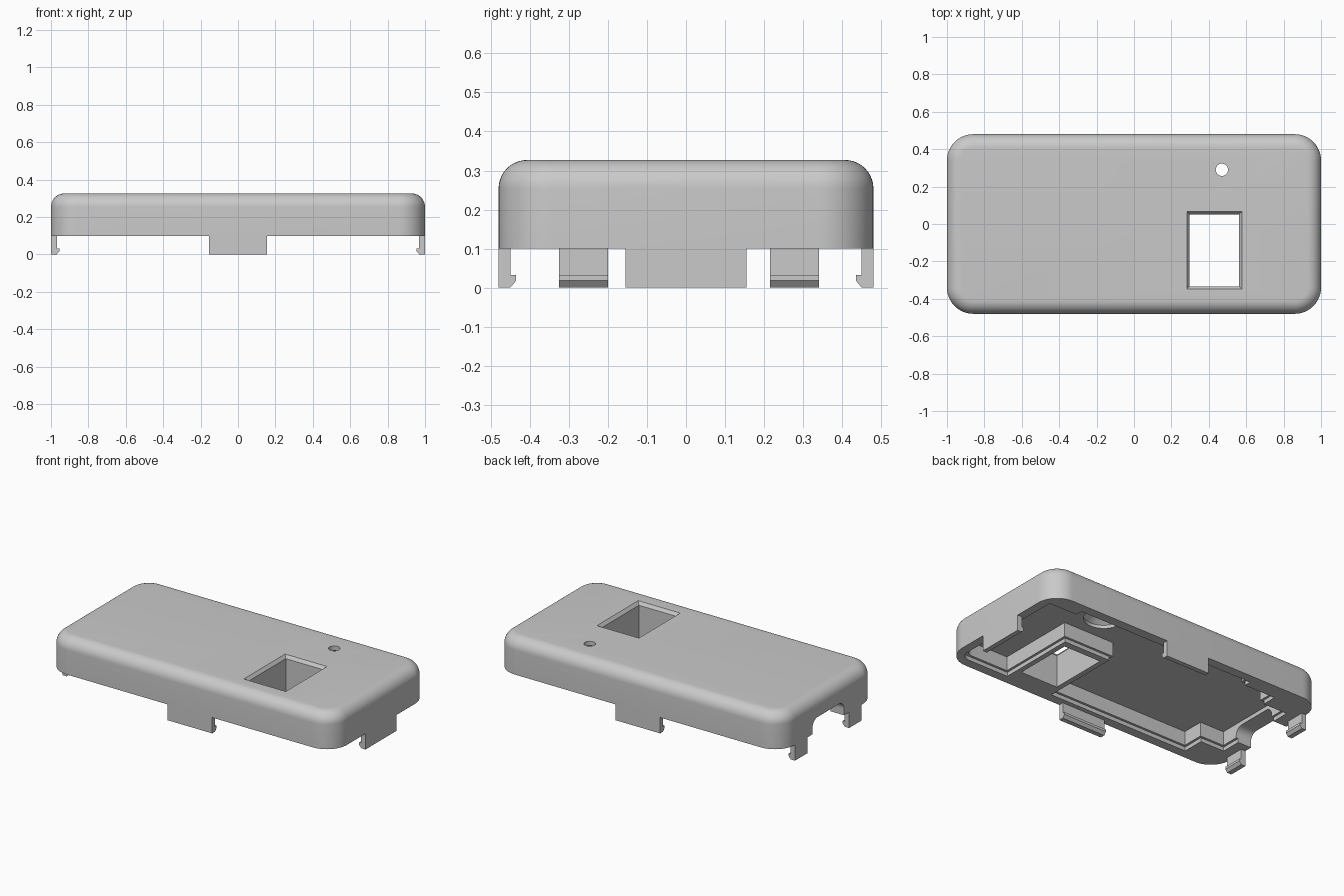
import bpy, bmesh, math
from mathutils import Matrix, Vector

scene = bpy.context.scene
old = bpy.data.objects.get("Cube")
if old:
    bpy.data.objects.remove(old, do_unlink=True)

grey = bpy.data.materials.new("plain grey plastic")
grey.use_nodes = True
colour = (0.59, 0.59, 0.59, 1)
grey.diffuse_color = colour
grey.node_tree.nodes["Principled BSDF"].inputs["Base Color"].default_value = colour

HX, HY = 1.0, 0.48        # half length and half depth
RIM, TOP = 0.1, 0.327     # lower rim and top surface
CEILING, LEDGE = 0.215, 0.125


def outline(x0, x1, y0, y1, r, steps=12):
    """Rounded rectangle as a list of 2D points."""
    pts = []
    corners = ((x1 - r, y1 - r), (x0 + r, y1 - r), (x0 + r, y0 + r), (x1 - r, y0 + r))
    for i, (cx, cy) in enumerate(corners):
        for k in range(steps + 1):
            a = math.pi / 2 * (i + k / steps)
            pts.append((cx + r * math.cos(a), cy + r * math.sin(a)))
    return pts


def loft(name, rings):
    """Solid from (points, z) rings with equal point counts."""
    bm = bmesh.new()
    loops = [[bm.verts.new((x, y, z)) for x, y in pts] for pts, z in rings]
    n = len(loops[0])
    for a, b in zip(loops, loops[1:]):
        for i in range(n):
            j = (i + 1) % n
            bm.faces.new((a[i], a[j], b[j], b[i]))
    bm.faces.new(loops[0][::-1])
    bm.faces.new(loops[-1])
    bmesh.ops.recalc_face_normals(bm, faces=bm.faces)
    mesh = bpy.data.meshes.new(name)
    bm.to_mesh(mesh)
    bm.free()
    mesh.materials.append(grey)
    ob = bpy.data.objects.new(name, mesh)
    scene.collection.objects.link(ob)
    return ob


def rect(x0, x1, y0, y1, inset=0):
    x0, x1, y0, y1 = x0 + inset, x1 - inset, y0 + inset, y1 - inset
    return [(x0, y0), (x1, y0), (x1, y1), (x0, y1)]


def circle(cx, cy, r, n=40):
    return [(cx + r * math.cos(math.tau * i / n), cy + r * math.sin(math.tau * i / n))
            for i in range(n)]


def cut(target, cutter):
    """Subtract the cutter from the target and discard it."""
    cutter.hide_render = True
    mod = target.modifiers.new("cut", "BOOLEAN")
    mod.operation = "DIFFERENCE"
    mod.solver = "EXACT"
    mod.object = cutter
    bpy.context.view_layer.objects.active = target
    bpy.ops.object.modifier_apply(modifier=mod.name)
    bpy.data.objects.remove(cutter, do_unlink=True)


# Outer lid with rounded top edge
fillet, corner = 0.073, 0.14
rings = [(outline(-HX, HX, -HY, HY, corner), RIM)]
for k in range(11):
    a = math.pi / 2 * k / 10
    d = fillet * (1 - math.cos(a))
    z = TOP - fillet + fillet * math.sin(a)
    rings.append((outline(-HX + d, HX - d, -HY + d, HY - d, corner - d), z))
lid = loft("lid_shell", rings)

# Cavity in two levels, slightly wider near the rim; frame and blocks stay standing
STANDING = [
    ("window_frame", (0.25, 0.61, -0.5, 0.11)),
    ("front_end_block", (-1.0, -0.72, -0.5, -0.265)),
    ("back_end_block", (-1.0, -0.72, 0.265, 0.5)),
    ("back_rail", (-1.0, -0.5, 0.36, 0.5)),
    ("back_corner_block", (0.73, 1.0, 0.36, 0.5)),
]
for grow, bottom, top in ((0, 0.11, CEILING), (0.015, 0.05, LEDGE)):
    room = outline(-0.89 - grow, 0.93 + grow, -0.405 - grow, 0.405 + grow, 0.06)
    cavity = loft("cavity", [(room, bottom), (room, top)])
    for name, box in STANDING:
        keep = rect(*box, inset=grow)
        cut(cavity, loft(name + "_keep", [(keep, 0), (keep, 0.3)]))
    cut(lid, cavity)

# Display window with a bevelled upper edge
small = rect(0.298, 0.562, -0.333, 0.052)
big = rect(0.283, 0.577, -0.347, 0.066)
cut(lid, loft("window_cutter", [(small, 0), (small, TOP - 0.02), (big, TOP), (big, 0.4)]))

# Indicator hole with a wide funnel beneath it
hx, hy = 0.47, 0.29
cut(lid, loft("indicator_cutter", [
    (circle(hx, hy, 0.115), 0.15), (circle(hx, hy, 0.115), 0.235),
    (circle(hx, hy, 0.033), 0.3), (circle(hx, hy, 0.033), 0.4)]))

# Cable opening in the end wall
opening = outline(-0.15, 0.165, -0.1, 0.19, 0.05)
port = loft("port_cutter", [(opening, -1.1), (opening, -0.8)])
port.data.transform(Matrix(((0, 0, 1, 0), (1, 0, 0, 0), (0, 1, 0, 0), (0, 0, 0, 1))))
cut(lid, port)


# Snap tabs: hooked profile as (distance inward, height)
PROFILE = [(0, 0), (0.03, 0), (0.045, 0.018), (0.045, 0.033), (0.031, 0.033), (0.031, RIM)]
PROFILE.append((0, RIM))


def snap_tab(name, edge, inward, width):
    """Tab whose outer face is centred at edge and whose hook points inward."""
    tab = loft(name, [(PROFILE, -width / 2), (PROFILE, width / 2)])
    d = Vector((*inward, 0))
    up = Vector((0, 0, 1))
    m = Matrix((d, up, d.cross(up))).transposed().to_4x4()
    tab.data.transform(Matrix.Translation((*edge, 0)) @ m)


snap_tab("front_tab", (0, -HY), (0, 1), 0.31)
snap_tab("back_tab", (0, HY), (0, -1), 0.31)
snap_tab("left_end_tab", (HX, 0), (-1, 0), 0.31)
for name, y in (("right_end_front_tab", -0.2625), ("right_end_back_tab", 0.2775)):
    snap_tab(name, (-HX, y), (1, 0), 0.125)

# Smooth the rounded edges, keep the corners crisp
bpy.ops.object.select_all(action="DESELECT")
lid.select_set(True)
bpy.context.view_layer.objects.active = lid
bpy.ops.object.shade_smooth_by_angle(angle=math.radians(25))
